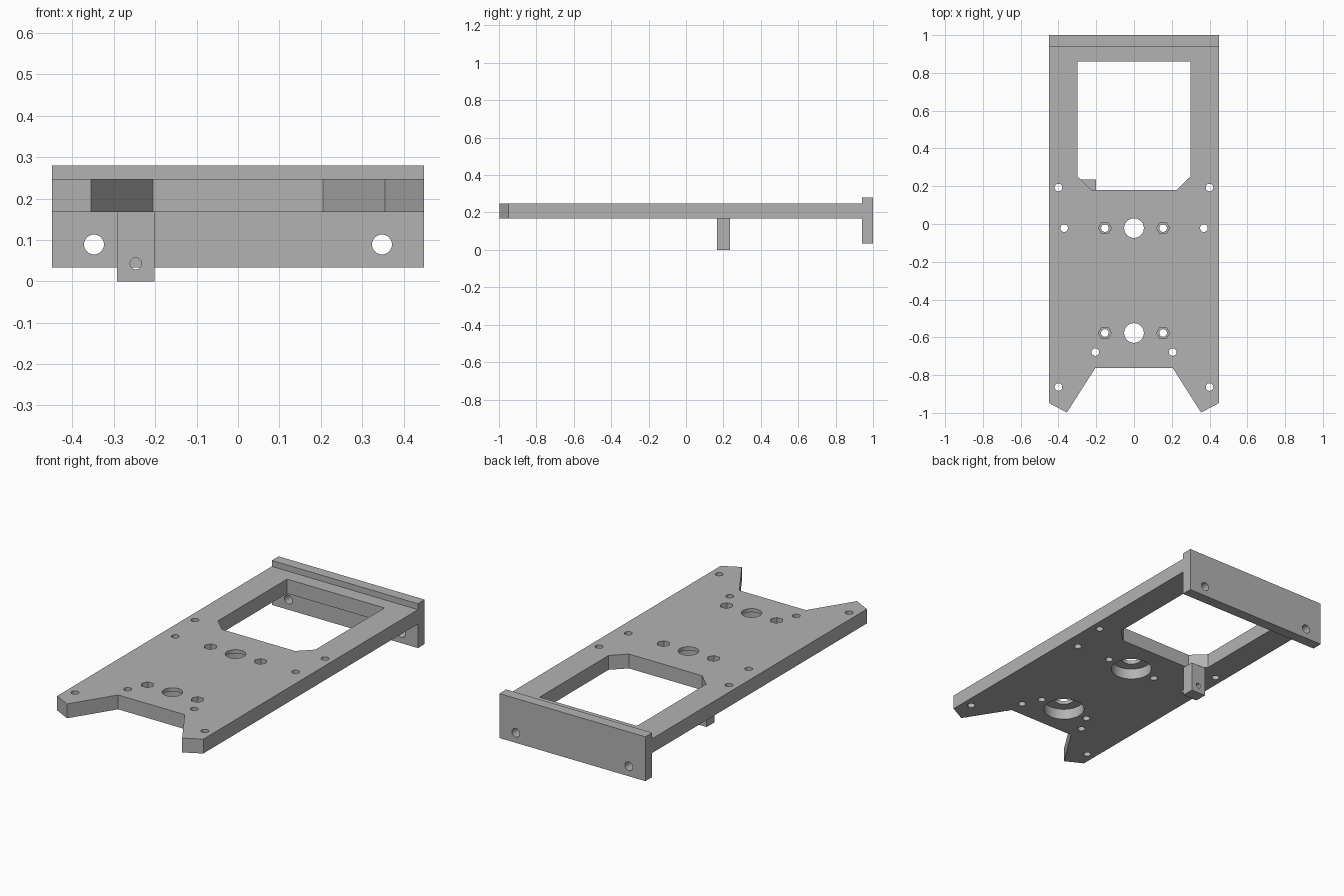
import bpy, bmesh, math
from mathutils import Matrix

if "Cube" in bpy.data.objects:
    bpy.data.objects.remove(bpy.data.objects["Cube"], do_unlink=True)

grey = bpy.data.materials.new("plain_grey")
grey.use_nodes = True
colour = (0.45, 0.45, 0.45, 1)
grey.diffuse_color = colour
grey.node_tree.nodes["Principled BSDF"].inputs["Base Color"].default_value = colour

PLATE_Z0, PLATE_Z1 = 0.167, 0.247


def make_object(name, bm):
    bmesh.ops.recalc_face_normals(bm, faces=bm.faces)
    mesh = bpy.data.meshes.new(name)
    bm.to_mesh(mesh)
    bm.free()
    mesh.materials.append(grey)
    obj = bpy.data.objects.new(name, mesh)
    bpy.context.collection.objects.link(obj)
    return obj


def add_prism(bm, outline, z0, z1):
    face = bm.faces.new([bm.verts.new((x, y, z0)) for x, y in outline])
    top = bmesh.ops.extrude_face_region(bm, geom=[face])["geom"]
    bmesh.ops.translate(bm, vec=(0, 0, z1 - z0),
                        verts=[v for v in top if isinstance(v, bmesh.types.BMVert)])


def add_box(bm, x0, x1, y0, y1, z0, z1):
    add_prism(bm, [(x0, y0), (x1, y0), (x1, y1), (x0, y1)], z0, z1)


def add_bore(bm, centre, radius, depth, sides=40, along_y=False):
    turn = Matrix.Rotation(math.pi / 2, 4, 'X') if along_y else Matrix()
    bmesh.ops.create_cone(bm, cap_ends=True, segments=sides, radius1=radius,
                          radius2=radius, depth=depth,
                          matrix=Matrix.Translation(centre) @ turn)


def mirrored(half):
    return half + [(-x, y) for x, y in reversed(half)]


def cut(obj, name, bm):
    cutter = make_object(name, bm)
    cutter.hide_render = True
    mod = obj.modifiers.new(name, 'BOOLEAN')
    mod.operation, mod.solver, mod.object = 'DIFFERENCE', 'EXACT', cutter
    bpy.context.view_layer.objects.active = obj
    bpy.ops.object.modifier_apply(modifier=mod.name)
    bpy.data.objects.remove(cutter, do_unlink=True)


# Base plate with a forked front end
bm = bmesh.new()
add_prism(bm, mirrored([(0.205, -0.762), (0.355, -0.998), (0.45, -0.948), (0.45, 0.95)]),
          PLATE_Z0, PLATE_Z1)
base = make_object("base_plate", bm)

# Window, screw holes and shaft holes through the plate
MID = (PLATE_Z0 + PLATE_Z1) / 2
ROWS = (-0.022, -0.577)
bm = bmesh.new()
add_prism(bm, mirrored([(0.225, 0.18), (0.3, 0.252), (0.3, 0.86)]), 0.1, 0.3)
for side in (-1, 1):
    for x, y in ((0.4, 0.193), (0.37, ROWS[0]), (0.205, -0.678), (0.4, -0.863)):
        add_bore(bm, (side * x, y, MID), 0.02, 0.3)
    for y in ROWS:
        add_bore(bm, (side * 0.154, y, MID), 0.02, 0.3)
for y in ROWS:
    add_bore(bm, (0, y, MID), 0.052, 0.3)
cut(base, "through_cutter", bm)

# Hexagonal nut pockets from above and wide bearing recesses from below
bm = bmesh.new()
for y in ROWS:
    add_bore(bm, (0, y, PLATE_Z0), 0.106, 0.12, 64)
    for side in (-1, 1):
        start = len(bm.verts)
        add_bore(bm, (side * 0.154, y, PLATE_Z1), 0.034, 0.1, 6)
        bm.verts.ensure_lookup_table()
        bmesh.ops.rotate(bm, cent=(side * 0.154, y, 0), verts=bm.verts[start:],
                         matrix=Matrix.Rotation(math.pi / 6, 3, 'Z'))
cut(base, "pocket_cutter", bm)

# Upright end plate with two mounting holes
bm = bmesh.new()
add_box(bm, -0.45, 0.45, 0.94, 1.0, 0.033, 0.28)
end_plate = make_object("end_plate", bm)
bm = bmesh.new()
for side in (-1, 1):
    add_bore(bm, (side * 0.348, 0.97, 0.089), 0.024, 0.3, along_y=True)
cut(end_plate, "end_cutter", bm)

# Hanging tab with a pin hole
bm = bmesh.new()
add_box(bm, -0.292, -0.202, 0.165, 0.235, 0, PLATE_Z0)
tab = make_object("hanging_tab", bm)
bm = bmesh.new()
add_bore(bm, (-0.247, 0.2, 0.043), 0.014, 0.3, along_y=True)
cut(tab, "tab_cutter", bm)

# Round the bores while keeping every edge crisp
bpy.ops.object.select_all(action='DESELECT')
for obj in (base, end_plate, tab):
    obj.select_set(True)
bpy.context.view_layer.objects.active = base
bpy.ops.object.shade_smooth_by_angle(angle=math.radians(30))
